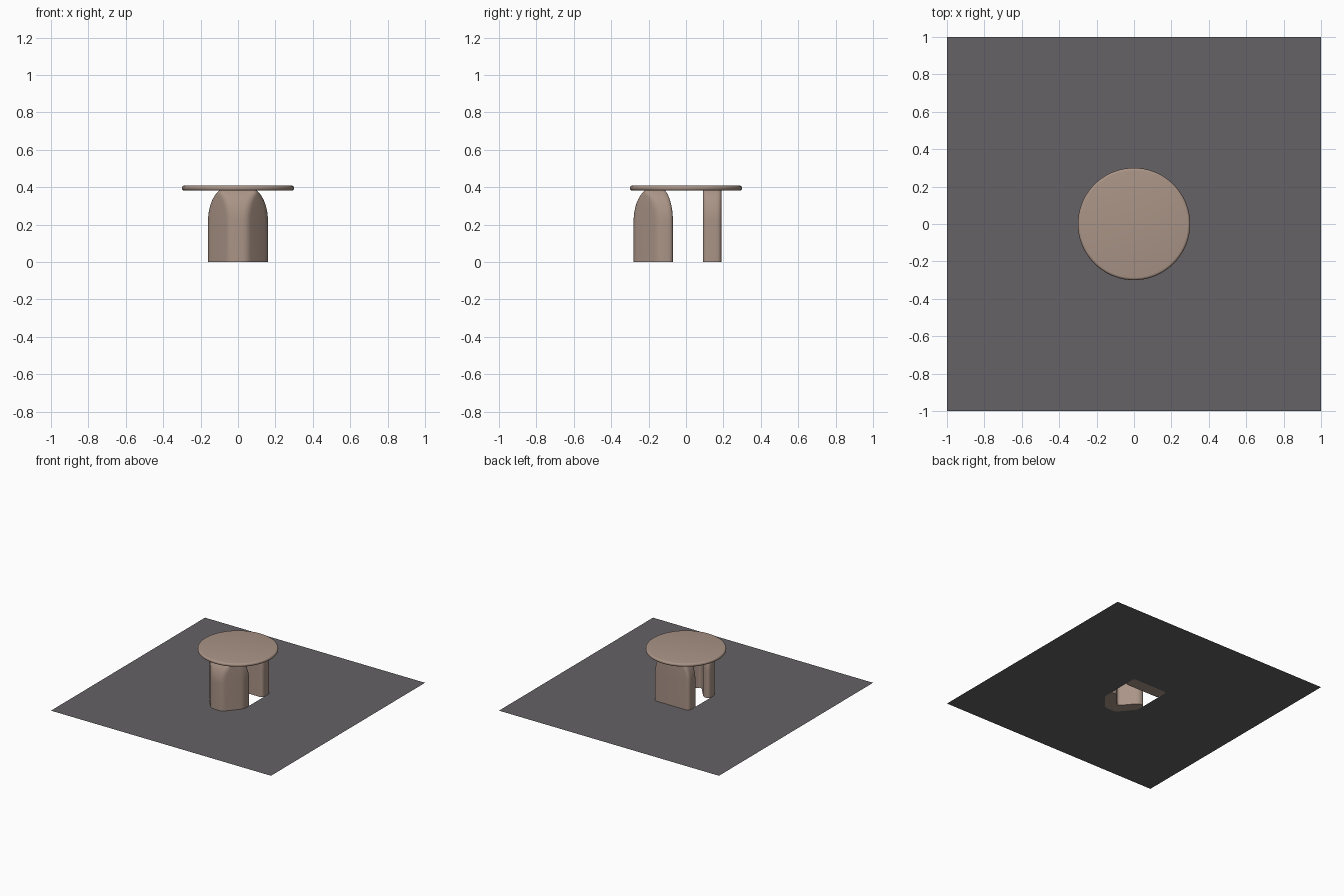
import bpy, bmesh, math
from mathutils import Vector

if "Cube" in bpy.data.objects:
    bpy.data.objects.remove(bpy.data.objects["Cube"])

TOP, SHOULDER = 0.385, 0.22


def material(name, rgb):
    m = bpy.data.materials.new(name)
    m.diffuse_color = (*rgb, 1)
    m.use_nodes = True
    m.node_tree.nodes["Principled BSDF"].inputs["Base Color"].default_value = m.diffuse_color
    return m


wood = material("warm_taupe", (0.40, 0.295, 0.24))
grey = material("dark_grey", (0.13, 0.122, 0.131))


def finish(bm, name, mat, angle=35):
    bmesh.ops.recalc_face_normals(bm, faces=bm.faces)
    me = bpy.data.meshes.new(name)
    bm.to_mesh(me)
    bm.free()
    ob = bpy.data.objects.new(name, me)
    bpy.context.collection.objects.link(ob)
    me.materials.append(mat)
    bpy.ops.object.select_all(action='DESELECT')
    ob.select_set(True)
    bpy.context.view_layer.objects.active = ob
    bpy.ops.object.shade_smooth_by_angle(angle=math.radians(angle))
    return ob


def rounded(points, radius, steps=4):
    """Round every corner of a closed 2D outline."""
    pts = [Vector(p) for p in points]
    out = []
    for i, p in enumerate(pts):
        a, b = pts[i - 1] - p, pts[(i + 1) % len(pts)] - p
        s = p + a.normalized() * min(radius, a.length * 0.45)
        e = p + b.normalized() * min(radius, b.length * 0.45)
        for k in range(steps + 1):
            t = k / steps
            out.append(s * (1 - t) ** 2 + p * 2 * t * (1 - t) + e * t * t)
    return out


def mirrored(half):
    """Close a right-hand outline (front to back) across x = 0."""
    return half + [(-x, y) for x, y in reversed(half) if x > 1e-6]


def inset(z):
    """How far the arched sides lean in at height z."""
    t = max(0, (z - SHOULDER) / (TOP - SHOULDER))
    return 0.11 * (1 - math.sqrt(1 - (0.9 * t) ** 2))


def front_outline(d):
    """Chevron plan, trimmed by the arch from the front and the side."""
    w, yf, yb = 0.16 - d, -0.28 + d, -0.07 - 0.7 * d
    nose = min((yf + 0.34) / 1.2, w - 0.004)
    return mirrored([(nose, yf), (w, max(-0.34 + 1.2 * w, yf + 0.004)),
                     (w, yb), ((yb + 0.2) / 1.2, yb), (0, -0.2)])


def back_outline(d):
    return mirrored([(0.16 - d, 0.09), (0.16 - d, 0.19)])


def leg(name, outline):
    bm = bmesh.new()
    heights = [0] + [SHOULDER + (TOP - SHOULDER) * i / 10 for i in range(11)]
    rings = [[bm.verts.new((p.x, p.y, z)) for p in rounded(outline(inset(z)), 0.028)]
             for z in heights]
    for lo, hi in zip(rings, rings[1:]):
        for i in range(len(lo)):
            j = (i + 1) % len(lo)
            bm.faces.new((lo[i], lo[j], hi[j], hi[i]))
    bm.faces.new(rings[0])
    bm.faces.new(rings[-1])
    return finish(bm, name, wood)


leg("front_leg", front_outline)
leg("back_leg", back_outline)

# round tabletop with a softened rim
bm = bmesh.new()
r, z0, z1 = 0.3, 0.381, 0.409
c = (z1 - z0) / 2
profile = [(0, z0)] + [(r - c + c * math.cos(a), z0 + c + c * math.sin(a))
                       for a in (math.pi * (k / 8 - 0.5) for k in range(9))] + [(0, z1)]
vs = [bm.verts.new((x, 0, z)) for x, z in profile]
es = [bm.edges.new(pair) for pair in zip(vs, vs[1:])]
bmesh.ops.spin(bm, geom=vs + es, cent=(0, 0, 0), axis=(0, 0, 1),
               angle=math.tau, steps=72, use_merge=True)
bmesh.ops.remove_doubles(bm, verts=bm.verts, dist=1e-5)
finish(bm, "tabletop", wood)

# square sheet, open beneath the legs
bm = bmesh.new()
hole = rounded(mirrored([(0.05, -0.28), (0.16, -0.148), (0.16, 0.19)]), 0.028)
edges = []
for loop in ([(-1, -1), (1, -1), (1, 1), (-1, 1)], hole):
    vs = [bm.verts.new((p[0], p[1], 0)) for p in loop]
    edges += [bm.edges.new((vs[i - 1], vs[i])) for i in range(len(vs))]
bmesh.ops.triangle_fill(bm, edges=edges, use_beauty=True, normal=(0, 0, 1))
bmesh.ops.recalc_face_normals(bm, faces=bm.faces)
bm.normal_update()
sheet = finish(bm, "square_sheet", grey)
if sheet.data.polygons[0].normal.z < 0:
    sheet.data.flip_normals()
